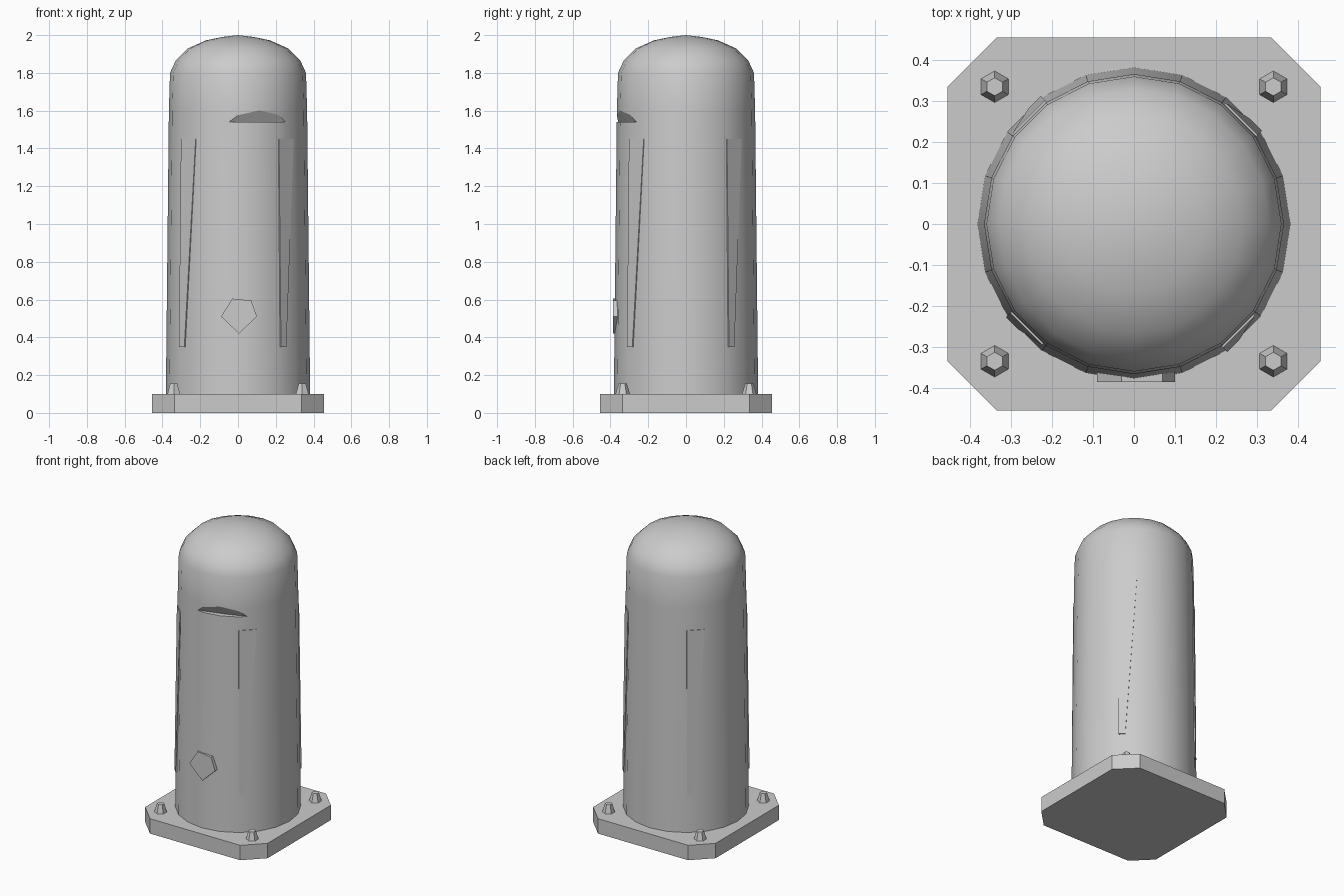
import bpy, bmesh, math
from mathutils import Matrix, Vector

if "Cube" in bpy.data.objects:
    bpy.data.objects.remove(bpy.data.objects["Cube"])


def make(name, bm, smooth=None):
    bmesh.ops.recalc_face_normals(bm, faces=bm.faces)
    me = bpy.data.meshes.new(name)
    bm.to_mesh(me)
    bm.free()
    ob = bpy.data.objects.new(name, me)
    bpy.context.collection.objects.link(ob)
    if smooth:
        bpy.ops.object.select_all(action='DESELECT')
        ob.select_set(True)
        bpy.context.view_layer.objects.active = ob
        bpy.ops.object.shade_smooth_by_angle(angle=math.radians(smooth))
    return ob


def prism(name, points, direction):
    """Extrude a flat outline along a vector."""
    bm = bmesh.new()
    face = bm.faces.new([bm.verts.new(p) for p in points])
    new = bmesh.ops.extrude_face_region(bm, geom=[face])['geom']
    verts = [g for g in new if isinstance(g, bmesh.types.BMVert)]
    bmesh.ops.translate(bm, verts=verts, vec=direction)
    # keep the starting outline as the closing cap
    if face.is_valid is False or len(bm.faces) < len(points) + 2:
        bm.faces.new(sorted((v for v in bm.verts if v not in verts), key=lambda v: v.index))
    return make(name, bm)


def lathe(name, profile, sides, smooth):
    bm = bmesh.new()
    rings = []
    for r, z in profile:
        if r == 0:
            rings.append([bm.verts.new((0, 0, z))])
        else:
            rings.append([bm.verts.new((r * math.sin(math.tau * i / sides),
                                        -r * math.cos(math.tau * i / sides), z))
                          for i in range(sides)])
    for a, b in zip(rings, rings[1:]):
        for i in range(sides):
            j = (i + 1) % sides
            if len(b) == 1:
                bm.faces.new((a[i], a[j], b[0]))
            else:
                bm.faces.new((a[i], a[j], b[j], b[i]))
    bm.faces.new(rings[0])
    return make(name, bm, smooth)


# Square base plate with clipped corners
h, c = 0.455, 0.335
outline = [(c, -h), (h, -c), (h, c), (c, h), (-c, h), (-h, c), (-h, -c), (-c, -h)]
prism("base_plate", [(x, y, 0) for x, y in outline], (0, 0, 0.1))

# Slightly tapered post with a domed cap
post = lathe("post", [(0.382, 0.09), (0.366, 1.6), (0.36, 1.8), (0.33, 1.865),
                      (0.265, 1.93), (0.17, 1.972), (0.085, 1.99), (0, 2.0)], 20, 40)

# Shallow wedge notch under the cap at the front right
cutter = prism("notch_cutter", [(-0.05, -0.366, 1.535), (0.28, -0.25, 1.535),
                                (0.28, -0.5, 1.535), (-0.05, -0.5, 1.535)], (0, 0, 0.001))
bpy.data.objects.remove(cutter)
cutter = prism("notch_cutter", [(-0.05, -0.5, 1.54), (0.28, -0.5, 1.54), (0.28, -0.25, 1.54),
                                (0.12, -0.31, 1.54), (-0.05, -0.36, 1.54)], (0, 0, 0.06))
for v in cutter.data.vertices:          # slope the top into a wedge
    if v.co.z > 1.57 and v.co.y > -0.45:
        v.co.y -= 0.035
cutter.hide_render = True
cutter.hide_viewport = True
mod = post.modifiers.new("notch", 'BOOLEAN')
mod.object = cutter
mod.operation = 'DIFFERENCE'
mod.solver = 'EXACT'

# Slim tapered strips on the four diagonals
for n, deg in enumerate((45, 135, 225, 315)):
    rot = Matrix.Rotation(math.radians(deg), 4, 'Z')
    pts = [(-0.06, -0.355, 1.45), (0.05, -0.355, 1.45), (-0.02, -0.37, 0.35), (-0.06, -0.37, 0.35)]
    prism(f"side_strip_{n}", [rot @ Vector(p) for p in pts],
          rot.to_3x3() @ Vector((0, -0.012, 0)))

# Five-sided boss on the front
prism("front_boss", [(-0.03, -0.36, 0.605), (0.07, -0.36, 0.595), (0.10, -0.36, 0.51),
                     (0.005, -0.36, 0.42), (-0.09, -0.36, 0.51)], (0, -0.026, 0))

# Anchor bolts at the corners
for sx in (-1, 1):
    for sy in (-1, 1):
        bm = bmesh.new()
        bmesh.ops.create_cone(bm, cap_ends=True, segments=6, radius1=0.04, radius2=0.022,
                              depth=0.06,
                              matrix=Matrix.Translation((sx * 0.34, sy * 0.335, 0.125)))
        make("anchor_bolt", bm)
